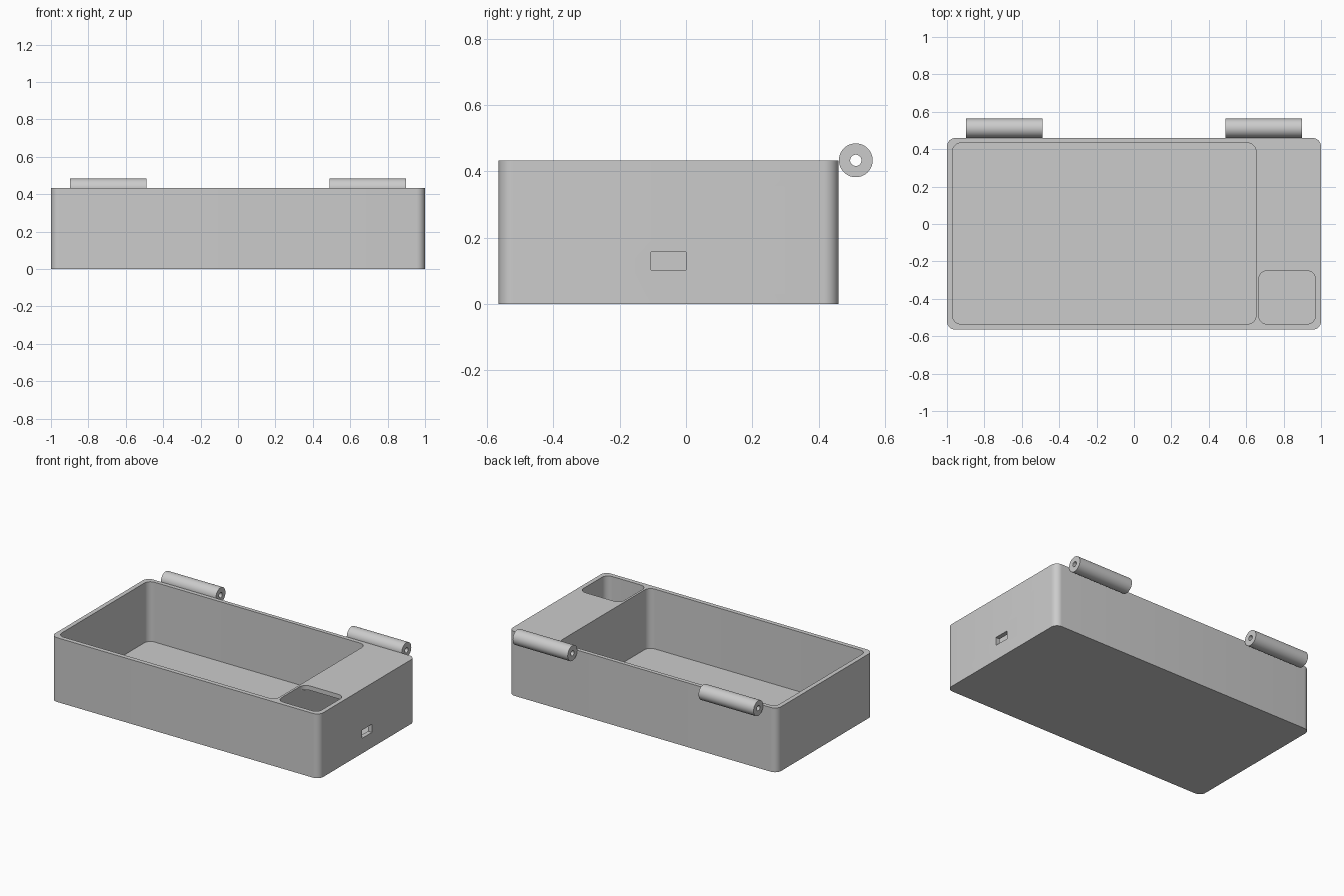
import bpy
import bmesh
import math
from mathutils import Matrix, Vector

cube = bpy.data.objects.get("Cube")
if cube:
    bpy.data.objects.remove(cube, do_unlink=True)

# Material
grey = bpy.data.materials.new("light_grey")
grey.use_nodes = True
grey.diffuse_color = (0.6, 0.6, 0.6, 1)
grey.node_tree.nodes["Principled BSDF"].inputs["Base Color"].default_value = (0.6, 0.6, 0.6, 1)

FRONT, BACK, HEIGHT = -0.565, 0.46, 0.433
WALL = 0.03


def finish(name, bm):
    bmesh.ops.recalc_face_normals(bm, faces=bm.faces)
    mesh = bpy.data.meshes.new(name)
    bm.to_mesh(mesh)
    bm.free()
    mesh.materials.append(grey)
    obj = bpy.data.objects.new(name, mesh)
    bpy.context.collection.objects.link(obj)
    return obj


def block(name, low, high, radius=0.0):
    """Box between two corners, with its upright edges rounded."""
    low, high = Vector(low), Vector(high)
    bm = bmesh.new()
    bmesh.ops.create_cube(bm, size=1)
    bmesh.ops.scale(bm, vec=high - low, verts=bm.verts)
    bmesh.ops.translate(bm, vec=(low + high) / 2, verts=bm.verts)
    if radius:
        upright = [e for e in bm.edges
                   if abs(e.verts[0].co.z - e.verts[1].co.z) > 0.001]
        bmesh.ops.bevel(bm, geom=upright, offset=radius, segments=8,
                        profile=0.5, affect='EDGES')
    return finish(name, bm)


def rod(name, x0, x1, y, z, radius):
    """Cylinder lying along x."""
    bm = bmesh.new()
    place = Matrix.Translation(((x0 + x1) / 2, y, z)) @ Matrix.Rotation(math.pi / 2, 4, 'Y')
    bmesh.ops.create_cone(bm, cap_ends=True, segments=48, radius1=radius,
                          radius2=radius, depth=x1 - x0, matrix=place)
    return finish(name, bm)


def cut(target, cutter):
    cutter.hide_render = True
    mod = target.modifiers.new("cut", 'BOOLEAN')
    mod.operation = 'DIFFERENCE'
    mod.solver = 'EXACT'
    mod.object = cutter
    bpy.context.view_layer.objects.active = target
    bpy.ops.object.modifier_apply(modifier=mod.name)
    bpy.data.objects.remove(cutter, do_unlink=True)


def smooth(obj):
    bpy.ops.object.select_all(action='DESELECT')
    obj.select_set(True)
    bpy.context.view_layer.objects.active = obj
    bpy.ops.object.shade_smooth_by_angle(angle=math.radians(30))


# Box body
box = block("box_body", (-1, FRONT, 0), (1, BACK, HEIGHT), 0.045)

# Main tray, open at the top
cut(box, block("tray_cutter", (-0.97, FRONT + WALL, WALL),
               (0.652, BACK - WALL + 0.003, HEIGHT + 0.1), 0.045))

# Hollow side compartment under a thin roof
cut(box, block("compartment_cutter", (0.667, FRONT + WALL, WALL),
               (0.97, BACK - WALL + 0.003, HEIGHT - WALL), 0.045))

# Opening in the compartment roof
cut(box, block("opening_cutter", (0.667, FRONT + WALL, HEIGHT - 0.1),
               (0.97, -0.25, HEIGHT + 0.1), 0.045))

# Cable slot through the left wall
cut(box, block("slot_cutter", (0.9, -0.105, 0.102), (1.1, 0.0, 0.157)))
smooth(box)

# Hinge barrels with pin holes
for side, x0, x1 in (("right", -0.898, -0.488), ("left", 0.488, 0.898)):
    barrel = rod("hinge_barrel_" + side, x0, x1, 0.512, HEIGHT, 0.051)
    cut(barrel, rod("pin_cutter", x0 - 0.1, x1 + 0.1, 0.512, HEIGHT, 0.017))
    smooth(barrel)
